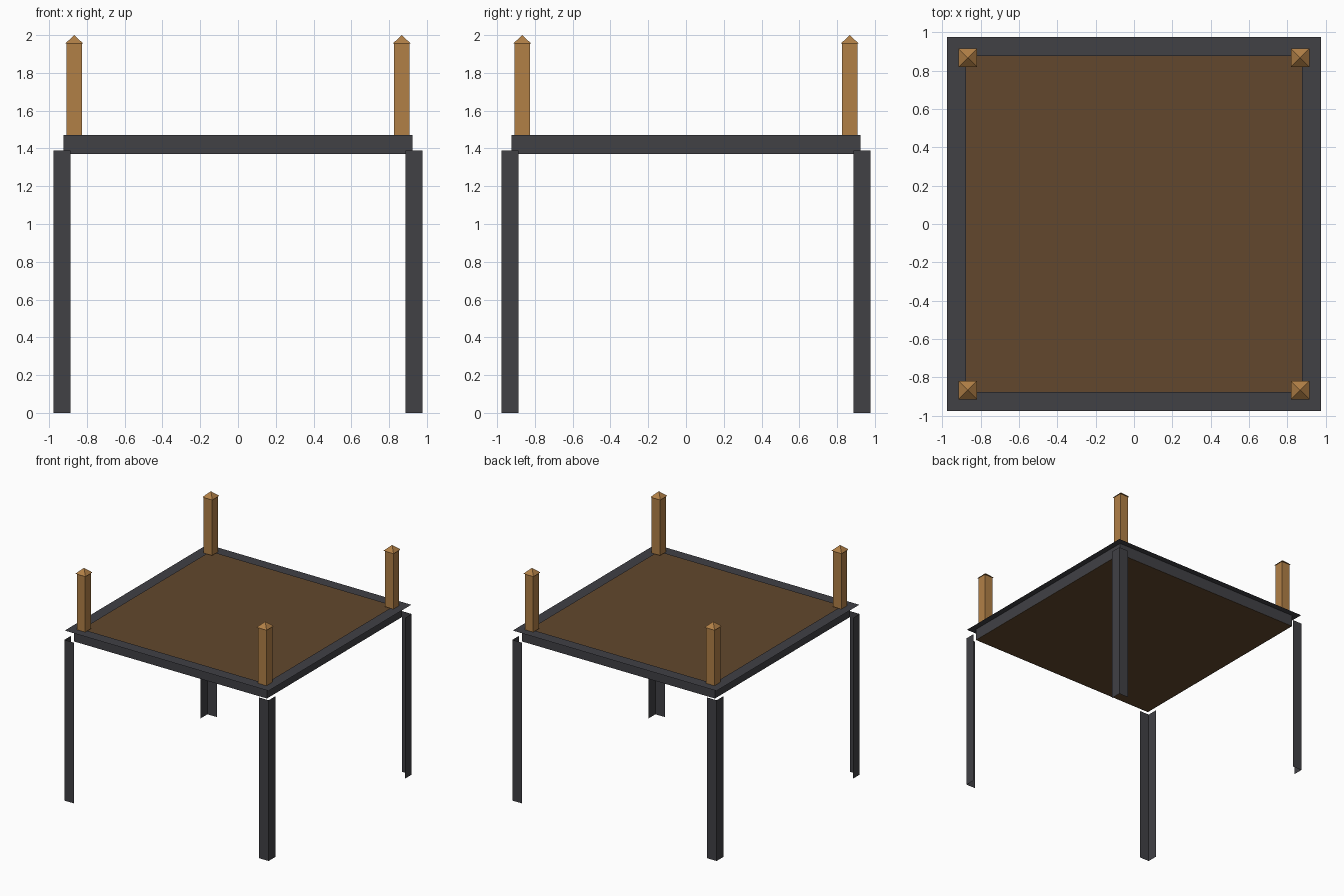
import bpy, bmesh, math

if "Cube" in bpy.data.objects:
    bpy.data.objects.remove(bpy.data.objects["Cube"])


def material(name, rgb):
    m = bpy.data.materials.new(name)
    m.diffuse_color = (*rgb, 1)
    m.use_nodes = True
    m.node_tree.nodes["Principled BSDF"].inputs["Base Color"].default_value = m.diffuse_color
    return m


STEEL = material("dark_steel", (0.052, 0.052, 0.060))
DECK = material("brown_deck", (0.122, 0.064, 0.026))
WOOD = material("light_wood", (0.44, 0.215, 0.062))


def finish(name, bm, mat):
    me = bpy.data.meshes.new(name)
    bm.to_mesh(me)
    bm.free()
    me.materials.append(mat)
    ob = bpy.data.objects.new(name, me)
    bpy.context.collection.objects.link(ob)
    return ob


def sheet(bm, points):
    bm.faces.new([bm.verts.new(p) for p in points])


def box(bm, cx, cy, h, z0, z1):
    corners = [(cx - h, cy - h), (cx + h, cy - h), (cx + h, cy + h), (cx - h, cy + h)]
    lo = [bm.verts.new((x, y, z0)) for x, y in corners]
    hi = [bm.verts.new((x, y, z1)) for x, y in corners]
    bm.faces.new(lo[::-1])
    bm.faces.new(hi)
    for i in range(4):
        j = (i + 1) % 4
        bm.faces.new((lo[i], lo[j], hi[j], hi[i]))


OUT, INN, WEB = 0.975, 0.877, 0.923
BOTTOM, TOP = 1.37, 1.47

# Deck board inside the frame
bm = bmesh.new()
box(bm, 0, 0, WEB - 0.002, BOTTOM, 1.458)
finish("deck", bm, DECK)

# Four thin T-section beams: mitred top flange and upright web
for i, side in enumerate(("front", "right", "back", "left")):
    bm = bmesh.new()
    sheet(bm, [(-OUT, -OUT, TOP), (OUT, -OUT, TOP), (INN, -INN, TOP), (-INN, -INN, TOP)])
    sheet(bm, [(-WEB, -WEB, BOTTOM), (WEB, -WEB, BOTTOM), (WEB, -WEB, TOP), (-WEB, -WEB, TOP)])
    ob = finish(side + "_beam", bm, STEEL)
    ob.rotation_euler.z = i * math.pi / 2

for sx, nx in ((-1, "left"), (1, "right")):
    for sy, ny in ((-1, "front"), (1, "back")):
        # Thin steel angle leg, corner pointing outwards
        o, n, z = 0.977, 0.886, 1.39
        bm = bmesh.new()
        sheet(bm, [(sx * n, sy * o, 0), (sx * o, sy * o, 0), (sx * o, sy * o, z), (sx * n, sy * o, z)])
        sheet(bm, [(sx * o, sy * o, 0), (sx * o, sy * n, 0), (sx * o, sy * n, z), (sx * o, sy * o, z)])
        if sx * sy > 0:
            bmesh.ops.reverse_faces(bm, faces=bm.faces)
        finish(f"{ny}_{nx}_leg", bm, STEEL)

        # Wooden corner post
        x, y = sx * 0.867, sy * 0.867
        bm = bmesh.new()
        box(bm, x, y, 0.04, TOP, 1.955)
        finish(f"{ny}_{nx}_post", bm, WOOD)

        # Pyramid cap
        h = 0.048
        bm = bmesh.new()
        base = [bm.verts.new((x + a * h, y + b * h, 1.955))
                for a, b in ((-1, -1), (1, -1), (1, 1), (-1, 1))]
        tip = bm.verts.new((x, y, 2.0))
        bm.faces.new(base[::-1])
        for i in range(4):
            bm.faces.new((base[i], base[(i + 1) % 4], tip))
        finish(f"{ny}_{nx}_post_cap", bm, WOOD)
